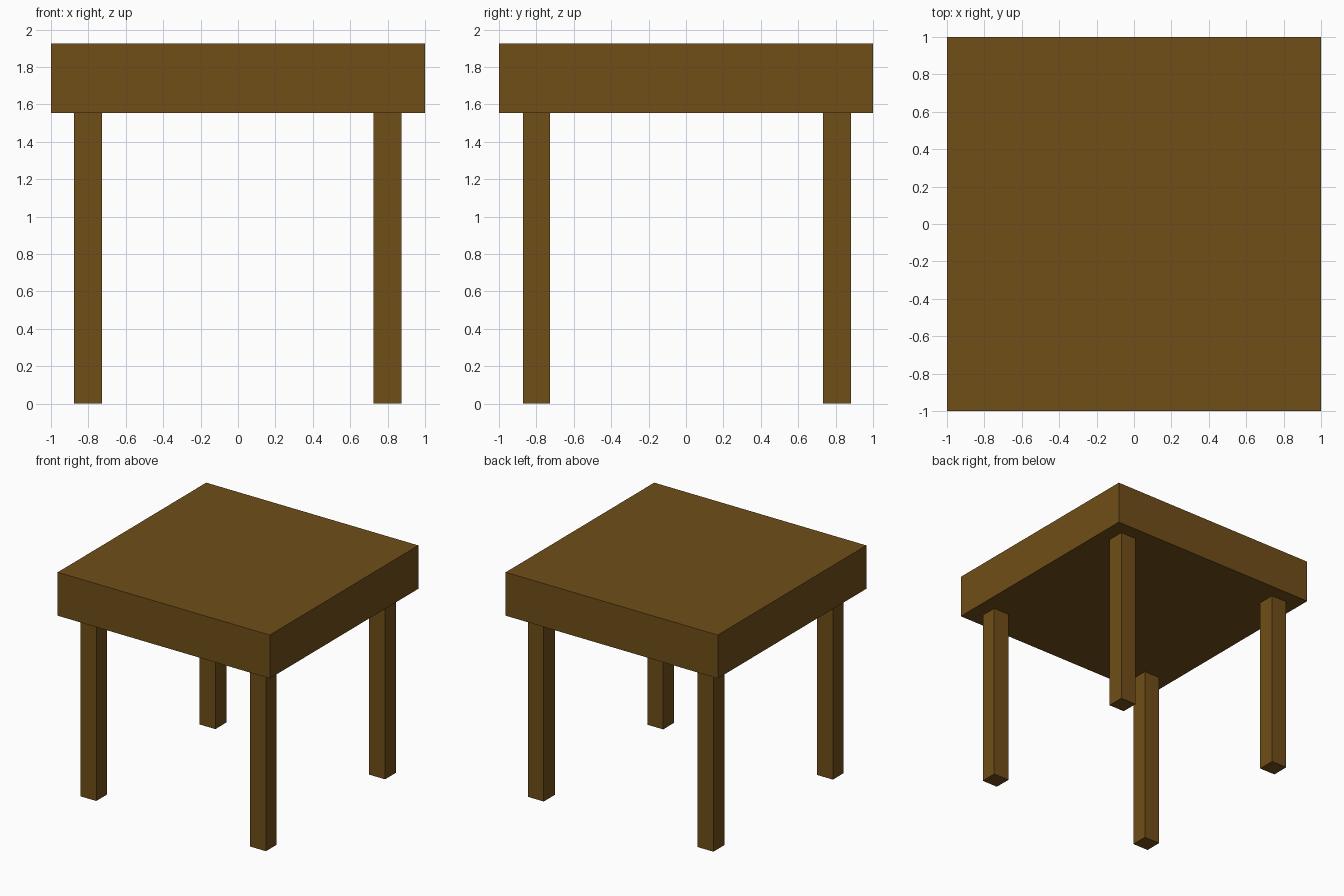
import bpy

if "Cube" in bpy.data.objects:
    bpy.data.objects.remove(bpy.data.objects["Cube"])

wood = bpy.data.materials.new("brown_wood")
wood.diffuse_color = (0.16, 0.077, 0.009, 1)
wood.use_nodes = True
wood.node_tree.nodes["Principled BSDF"].inputs["Base Color"].default_value = wood.diffuse_color


def box(name, x, y, z):
    """Axis-aligned box from (min, max) ranges."""
    bpy.ops.mesh.primitive_cube_add(
        size=1, location=[(a + b) / 2 for a, b in (x, y, z)])
    ob = bpy.context.object
    ob.name = name
    ob.scale = [b - a for a, b in (x, y, z)]
    bpy.ops.object.transform_apply(location=False, rotation=False, scale=True)
    ob.data.materials.append(wood)
    return ob


# Thick square top
UNDERSIDE = 1.555
box("table_top", (-1, 1), (-1, 1), (UNDERSIDE, 1.925))

# Four square legs, the back pair set slightly further out
for depth, y in (("front", (-0.872, -0.727)), ("back", (0.732, 0.882))):
    for side, x in (("left", (-0.876, -0.726)), ("right", (0.724, 0.874))):
        box(f"{depth}_{side}_leg", x, y, (0, UNDERSIDE))
